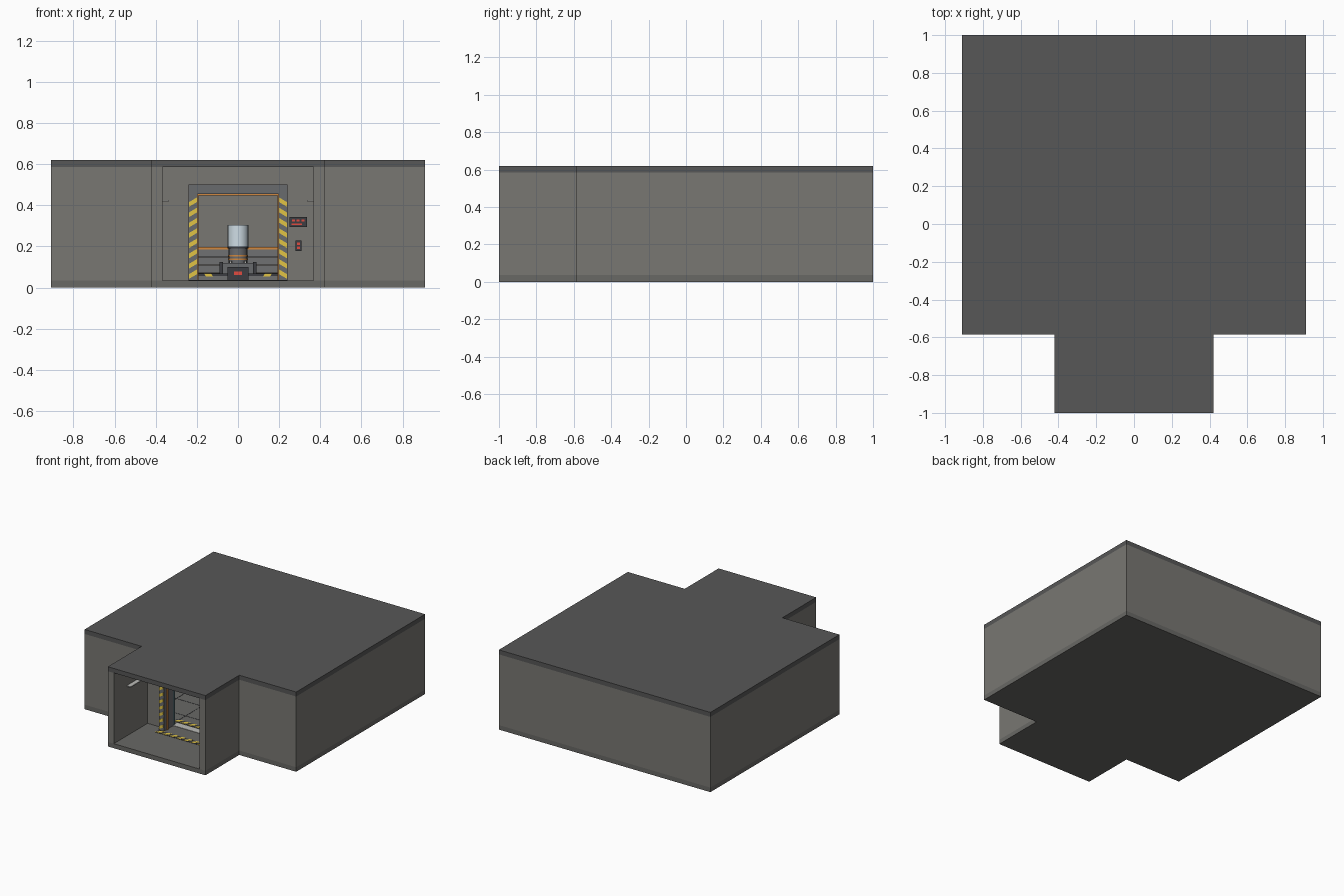
import bpy, bmesh, math

if "Cube" in bpy.data.objects:
    bpy.data.objects.remove(bpy.data.objects["Cube"])

COLORS = {
    "roof": (.095, .095, .095), "wall": (.19, .185, .17), "floor": (.14, .138, .13),
    "frame": (.14, .145, .155), "dark": (.045, .048, .055), "yellow": (.75, .55, .06),
    "orange": (.65, .25, .05), "red": (.75, .07, .05), "teal": (.08, .13, .15),
    "light": (.5, .5, .48), "glass": (.62, .72, .78), "panel": (.16, .165, .17),
}
MATS = {}
for key, c in COLORS.items():
    MATS[key] = bpy.data.materials.new(key)
    MATS[key].diffuse_color = (*c, 1)


def finish(name, bm, mat):
    bmesh.ops.recalc_face_normals(bm, faces=bm.faces)
    me = bpy.data.meshes.new(name)
    bm.to_mesh(me)
    bm.free()
    me.materials.append(MATS[mat])
    ob = bpy.data.objects.new(name, me)
    bpy.context.collection.objects.link(ob)
    return ob


def prism(name, pts, vec, mat):
    """Extrude a closed 3D outline along vec."""
    bm = bmesh.new()
    f = bm.faces.new([bm.verts.new(p) for p in pts])
    new = bmesh.ops.extrude_face_region(bm, geom=[f], use_keep_orig=True)
    bmesh.ops.translate(bm, vec=vec, verts=[v for v in new["geom"] if isinstance(v, bmesh.types.BMVert)])
    return finish(name, bm, mat)


def box(name, x0, x1, y0, y1, z0, z1, mat):
    pts = [(x0, y0, z0), (x1, y0, z0), (x1, y1, z0), (x0, y1, z0)]
    return prism(name, pts, (0, 0, z1 - z0), mat)


def pair(name, x0, x1, *rest):
    box("right_" + name, x0, x1, *rest)
    box("left_" + name, -x1, -x0, *rest)


def cyl(name, x, y, r, z0, z1, mat, n=24):
    bm = bmesh.new()
    bmesh.ops.create_cone(bm, cap_ends=True, segments=n, radius1=r, radius2=r, depth=z1 - z0)
    bmesh.ops.translate(bm, vec=(x, y, (z0 + z1) / 2), verts=bm.verts)
    ob = finish(name, bm, mat)
    for p in ob.data.polygons:
        p.use_smooth = len(p.vertices) == 4
    return ob


# T-shaped floor and roof slabs
half = [(.42, -1), (.42, -.585), (.91, -.585), (.91, 1)]
outline = half + [(-x, y) for x, y in reversed(half)]
prism("floor_slab", [(x, y, 0) for x, y in outline], (0, 0, .035), "floor")
prism("roof_slab", [(x, y, .585) for x, y in outline], (0, 0, .035), "roof")

# Walls of corridor and room
Z0, Z1 = .035, .585
pair("corridor_wall", .368, .42, -1, -.585, Z0, Z1, "wall")
pair("room_side_wall", .86, .91, -.585, 1, Z0, Z1, "wall")
box("room_back_wall", -.86, .86, .95, 1, Z0, Z1, "wall")
pair("room_front_wall", .22, .86, -.585, -.535, Z0, Z1, "wall")
box("wall_over_door", -.22, .22, -.585, -.535, .48, Z1, "wall")

# Corridor wall light bars
pair("corridor_light", .335, .368, -.84, -.6, .418, .426, "light")

# Door frame with orange lining
pair("door_post", .197, .24, -.63, -.52, Z0, .455, "frame")
box("door_lintel", -.24, .24, -.635, -.515, .455, .5, "frame")
pair("orange_jamb", .191, .197, -.6, -.58, Z0, .455, "orange")
box("orange_head", -.197, .197, -.6, -.58, .447, .455, "orange")

# Slanted warning stripes on the posts
for s in (-1, 1):
    for i in range(8):
        z = .05 + i * .05
        pts = [(s * .2, -.63, z + .015), (s * .237, -.63, z - .007),
               (s * .237, -.63, z + .016), (s * .2, -.63, z + .038)]
        prism("post_stripe", pts, (0, -.003, 0), "yellow")


# Warning strips on the floor
def floor_strip(name, x0, x1, y0, y1, z):
    box(name + "_base", x0, x1, y0, y1, z, z + .002, "dark")
    n = int((x1 - x0) / .06)
    step = (x1 - x0) / n
    for i in range(n):
        a = x0 + i * step
        pts = [(a, y0, z + .002), (a + step * .5, y0, z + .002),
               (a + step, y1, z + .002), (a + step * .5, y1, z + .002)]
        prism(name + "_stripe", pts, (0, 0, .001), "yellow")


floor_strip("outer_floor_strip", -.24, .24, -.675, -.635, Z0)
floor_strip("inner_floor_strip", -.24, .24, -.45, -.41, Z0)
box("threshold", -.197, .197, -.515, -.465, Z0, .038, "light")

# Open sliding doors beside the doorway
pair("sliding_door", .197, .39, -.518, -.495, Z0, .455, "teal")
box("door_track", -.4, .4, -.525, -.49, .455, .475, "dark")

# Status panel and call button on the corridor end wall
box("status_panel", .25, .335, -.6, -.585, .295, .342, "dark")
for i in range(3):
    box("status_lamp", .262 + i * .023, .276 + i * .023, -.604, -.6, .322, .332, "red")
box("status_bar", .26, .31, -.603, -.6, .304, .311, "red")
box("call_box", .28, .308, -.598, -.585, .178, .228, "dark")
for z in (.188, .208):
    box("call_button", .287, .301, -.603, -.598, z, z + .011, "red")

# Low wall panelling and orange band around the room
for z in (.035, .073, .111, .149):
    pair("side_panel", .85, .86, -.535, .95, z, z + .035, "panel")
    box("back_panel", -.85, .85, .94, .95, z, z + .035, "panel")
pair("side_band", .848, .86, -.535, .95, .186, .197, "orange")
box("back_band", -.85, .85, .938, .95, .186, .197, "orange")

# Floor joints in the room
for i in range(-3, 4):
    box("floor_joint_y", i * .22 - .002, i * .22 + .002, -.4, .94, Z0, .0362, "dark")
    y = .27 + i * .2
    box("floor_joint_x", -.85, .85, y - .002, y + .002, Z0, .0362, "dark")

# Central platform with striped front and back edge
CY = .2
box("platform", -.22, .22, CY - .22, CY + .22, Z0, .056, "panel")
for y in (CY - .22, CY + .2):
    box("platform_edge", -.22, .22, y, y + .02, .056, .069, "dark")
    for s in (-1, 1):
        pts = [(s * .122, y - .002, .055), (s * .156, y - .002, .055),
               (s * .166, y - .002, .069), (s * .132, y - .002, .069)]
        prism("platform_stripe", pts, (0, .024, 0), "yellow")

# Pedestal, console and glowing vessel
box("pedestal", -.075, .075, CY - .075, CY + .075, .056, .12, "frame")
for y in (CY - .085, CY + .085):
    pair("pedestal_post", .072, .09, y - .01, y + .01, .056, .125, "dark")
box("console", -.05, .05, CY - .25, CY - .2, Z0, .1, "dark")
box("console_screen", -.02, .02, CY - .254, CY - .25, .06, .078, "red")
for s in (-1, 1):
    for y in (CY - .06, CY + .06):
        cyl("vessel_bolt", s * .036, y, .006, .1, .13, "light", 12)
cyl("vessel_base", 0, CY, .045, .12, .19, "frame")
for z in (.135, .152):
    cyl("vessel_ring", 0, CY, .048, z, z + .006, "orange")
cyl("vessel_collar", 0, CY, .05, .19, .2, "dark")
cyl("vessel_glass", 0, CY, .05, .2, .305, "glass")

for m in bpy.data.materials:
    if m.users and not m.is_grease_pencil:
        m.use_nodes = True
        m.node_tree.nodes["Principled BSDF"].inputs["Base Color"].default_value = m.diffuse_color
